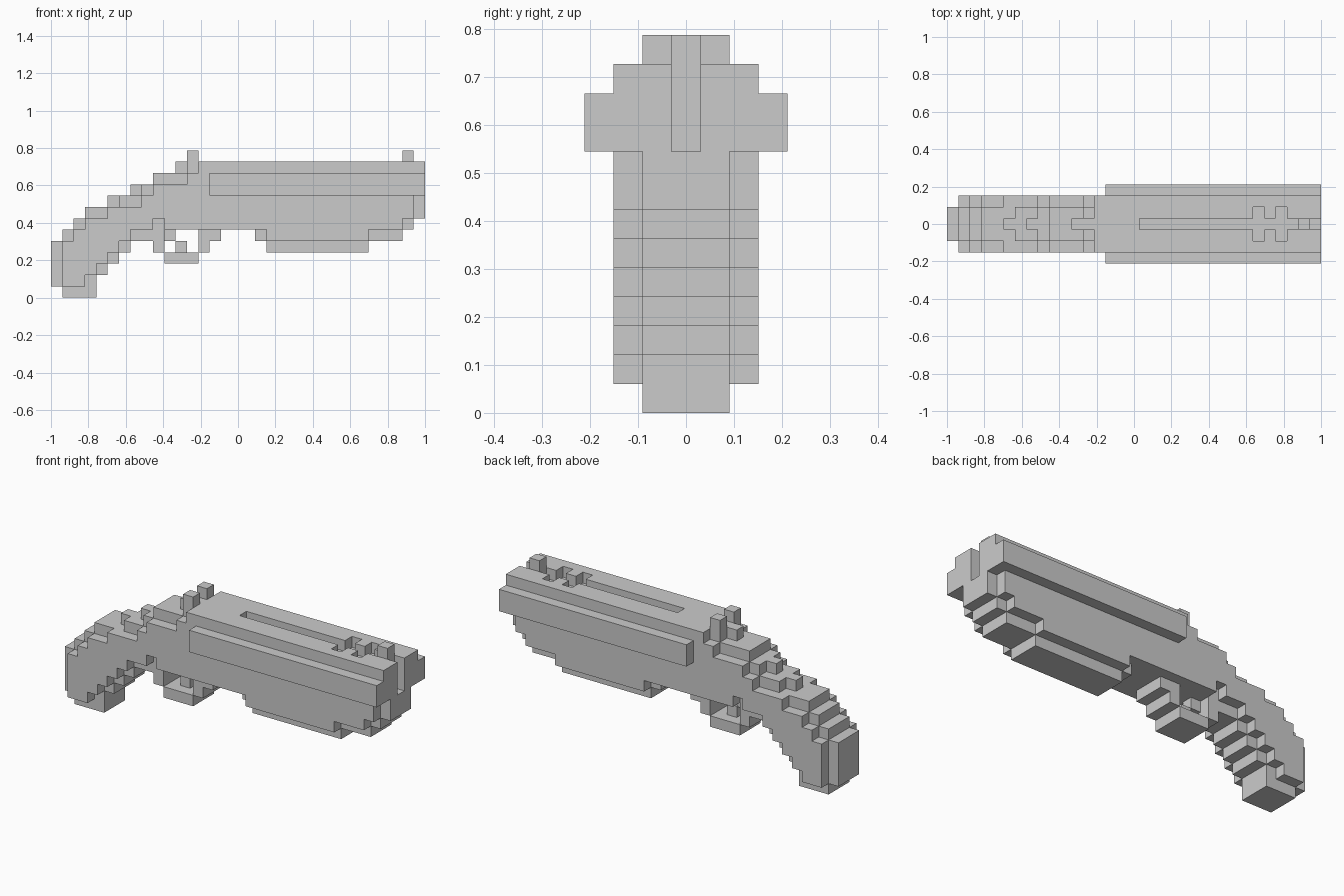
import bpy
import bmesh
from mathutils import Vector

default = bpy.data.objects.get("Cube")
if default:
    bpy.data.objects.remove(default, do_unlink=True)

LENGTH = 33            # model length in grid cells
U = 2 / LENGTH         # size of one cell


def block(x0, x1, z0, z1, ys):
    """Cells of a box; ys lists the lateral cell rows, 0 is the middle."""
    return {(x, y, z) for x in range(x0, x1) for y in ys for z in range(z0, z1)}


def rows(half):
    return range(-half, half + 1)


def columns(bottoms, tops, ys):
    """Stepped profile: each step is (first column, end column, height)."""
    low = {x: z for a, b, z in bottoms for x in range(a, b)}
    high = {x: z for a, b, z in tops for x in range(a, b)}
    cells = set()
    for x in low.keys() & high.keys():
        cells |= block(x, x + 1, low[x], high[x], ys)
    return cells


def build(name, cells):
    """Skin a set of cells with their outer faces and merge flat areas."""
    bm = bmesh.new()
    verts = {}

    def vert(p):
        if p not in verts:
            x, y, z = p
            verts[p] = bm.verts.new(((x - LENGTH / 2) * U, (y - 0.5) * U, z * U))
        return verts[p]

    for cell in sorted(cells):
        for axis in range(3):
            for side in (0, 1):
                other = list(cell)
                other[axis] += 2 * side - 1
                if tuple(other) in cells:
                    continue
                ring = []
                for a, b in ((0, 0), (1, 0), (1, 1), (0, 1)):
                    p = list(cell)
                    p[axis] += side
                    p[(axis + 1) % 3] += a
                    p[(axis + 2) % 3] += b
                    ring.append(vert(tuple(p)))
                bm.faces.new(ring if side else ring[::-1])
    bmesh.ops.dissolve_limit(bm, angle_limit=0.01, verts=bm.verts[:], edges=bm.edges[:])
    mesh = bpy.data.meshes.new(name)
    bm.to_mesh(mesh)
    bm.free()
    obj = bpy.data.objects.new(name, mesh)
    bpy.context.collection.objects.link(obj)
    return obj


# Grip: a tall core, shoulders beside it and lower outer cheeks
core_bottom = [(0, 1, 1), (1, 4, 0), (4, 5, 2), (5, 6, 3), (6, 7, 4),
               (7, 9, 5), (9, 10, 4), (10, 13, 6)]
cheek_bottom = [(1, 3, 1), (3, 4, 2), (4, 5, 3), (5, 6, 4), (6, 7, 5),
                (7, 9, 6), (9, 10, 7), (10, 13, 6)]
heel_top = [(0, 1, 5), (1, 2, 6), (2, 3, 7)]
middle_top = heel_top + [(3, 5, 8), (5, 7, 9), (7, 9, 10), (9, 11, 11), (11, 13, 12)]
shoulder_top = heel_top + [(3, 6, 8), (6, 8, 9), (8, 9, 10), (9, 12, 11), (12, 13, 12)]
cheek_top = [(1, 2, 5), (2, 3, 6), (3, 5, 7), (5, 8, 8), (8, 9, 9), (9, 12, 10), (12, 13, 11)]
grip = columns(core_bottom, middle_top, [0])
grip |= columns(core_bottom, shoulder_top, [-1, 1])
grip |= columns(cheek_bottom, cheek_top, [-2, 2])
build("grip", grip)

# Main body with a stepped underside
body = columns([(13, 19, 6), (19, 28, 5), (28, 31, 6), (31, 32, 7), (32, 33, 9)],
               [(13, 33, 12)], rows(2))
body |= columns([(18, 19, 5), (19, 28, 4), (28, 31, 5), (31, 32, 6), (32, 33, 7)],
                [(18, 33, 10)], rows(1))
# Top slot with two cross notches, and the groove in the muzzle
body -= block(17, 31, 11, 12, [0])
for x in (27, 29):
    body -= block(x, x + 1, 11, 12, rows(1))
body -= block(32, 33, 9, 12, [0])
build("body", body)

# Side rails
for name, y in (("left_rail", 3), ("right_rail", -3)):
    build(name, block(14, 33, 9, 11, [y]))

# Trigger guard and trigger
guard = block(10, 13, 3, 4, rows(1))
guard |= block(13, 14, 4, 6, rows(1)) | block(14, 15, 5, 6, rows(1))
build("trigger_guard", guard)
build("trigger", block(10, 11, 5, 6, [0]) | block(11, 12, 4, 5, [0]))

# Sights
build("front_sight", block(31, 32, 12, 13, [0]))
for name, y in (("left_rear_sight", 1), ("right_rear_sight", -1)):
    build(name, block(12, 13, 12, 13, [y]))
